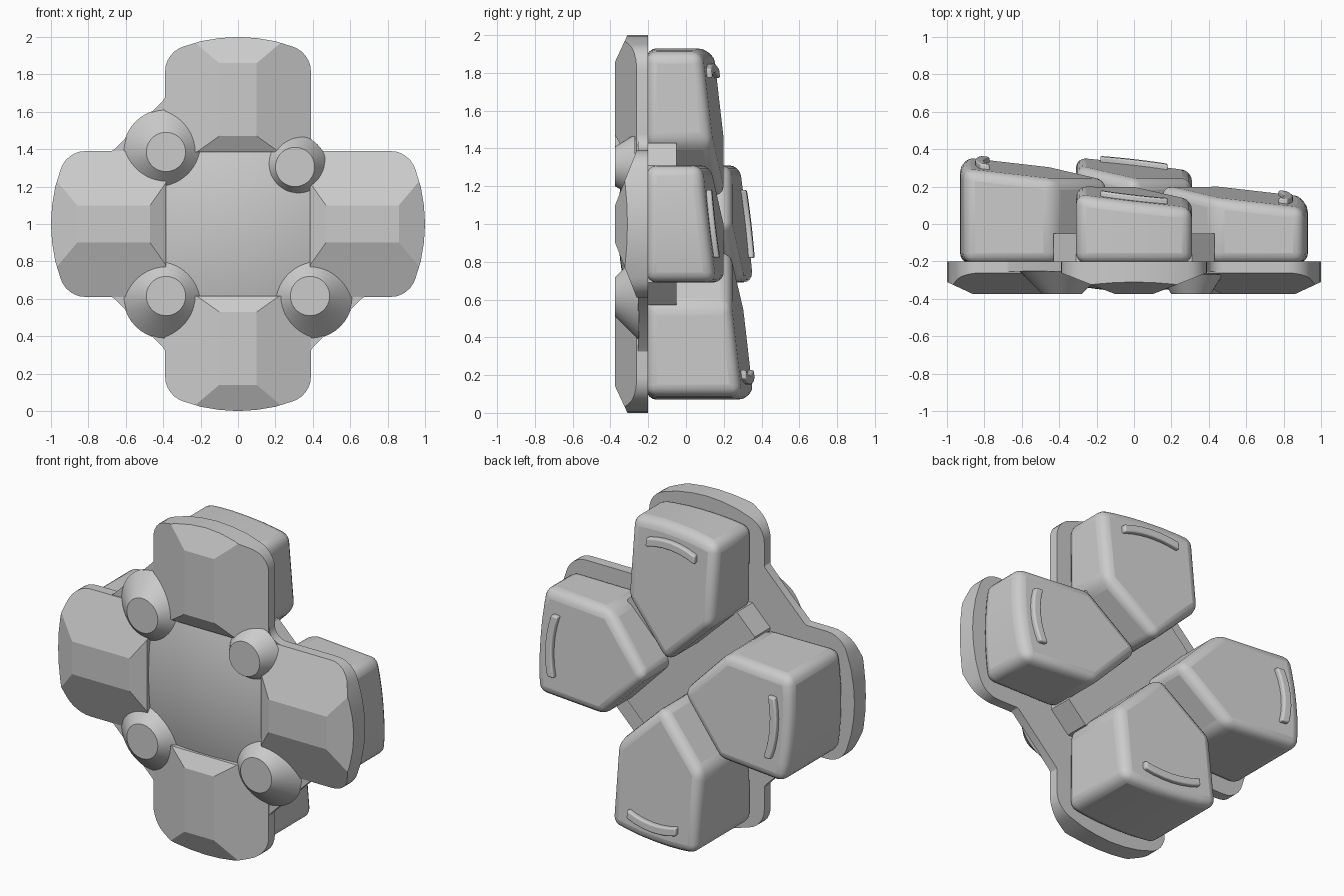
import bpy, bmesh, math
from mathutils import Vector, Matrix

if "Cube" in bpy.data.objects:
    bpy.data.objects.remove(bpy.data.objects["Cube"], do_unlink=True)

grey = bpy.data.materials.new("plain grey")
grey.use_nodes = True
COLOUR = (0.6, 0.6, 0.6, 1)
grey.diffuse_color = COLOUR
grey.node_tree.nodes["Principled BSDF"].inputs["Base Color"].default_value = COLOUR

BACK, RIM, FRONT = -0.2, -0.265, -0.375   # depths of the face plate
CENTRE = Matrix.Translation((0, 0, 1))


def turned(k):
    """Quarter turns about the centre, seen from the front."""
    return CENTRE @ Matrix.Rotation(math.radians(90 * k), 4, "Y")


def finish(name, bm, angle=25, bevel=0, fix_normals=True):
    if fix_normals:
        bmesh.ops.recalc_face_normals(bm, faces=bm.faces)
    mesh = bpy.data.meshes.new(name)
    bm.to_mesh(mesh)
    bm.free()
    mesh.materials.append(grey)
    ob = bpy.data.objects.new(name, mesh)
    bpy.context.collection.objects.link(ob)
    if bevel:
        mod = ob.modifiers.new("Rounding", "BEVEL")
        mod.width, mod.segments = bevel, 4
        mod.limit_method, mod.angle_limit = "ANGLE", math.radians(30)
    bpy.ops.object.select_all(action="DESELECT")
    ob.select_set(True)
    bpy.context.view_layer.objects.active = ob
    bpy.ops.object.shade_smooth_by_angle(angle=math.radians(angle))
    return ob


def prism(points, y0, y1):
    """Extrude an outline given as (x, z) from depth y0 to depth y1."""
    bm = bmesh.new()
    face = bm.faces.new([bm.verts.new((x, y0, z)) for x, z in points])
    new = bmesh.ops.extrude_face_region(bm, geom=[face])["geom"]
    for v in new:
        if isinstance(v, bmesh.types.BMVert):
            v.co.y = y1
    return bm


def slice_off(bm, point, normal):
    """Remove everything on the normal side of a plane and cap the cut."""
    geom = bm.verts[:] + bm.edges[:] + bm.faces[:]
    cut = bmesh.ops.bisect_plane(bm, geom=geom, plane_co=point, plane_no=normal,
                                 clear_outer=True)["geom_cut"]
    edges = [e for e in cut if isinstance(e, bmesh.types.BMEdge)]
    if edges:
        bmesh.ops.holes_fill(bm, edges=edges)


def mirrored(half):
    return half + [(-x, z) for x, z in reversed(half) if x > 0]


def arc(cx, cz, radius, start, end, steps):
    angles = [math.radians(start + (end - start) * i / steps) for i in range(steps + 1)]
    return [(cx + radius * math.cos(a), cz + radius * math.sin(a)) for a in angles]


NAMES = ["top", "left", "bottom", "right"]

# Four ridged arms of the face plate
arm_half = ([(0.39, 0.385)] + arc(0.25, 0.815, 0.14, 0, 75, 6)
            + [(0.2, 0.977), (0.1, 0.994), (0, 1.0)])
side_slope = Vector((FRONT - RIM, 0, 0)).length
for k, side in enumerate(NAMES):
    bm = prism(mirrored(arm_half), BACK, FRONT)
    for s in (1, -1):
        slice_off(bm, (s * 0.1, FRONT, 0), (s * side_slope, -0.28, 0))
    slice_off(bm, (0, FRONT, 0.86), (0, -0.14, 0.065))
    slice_off(bm, (0, FRONT, 0.47), (0, -0.09, -0.05))
    bm.transform(turned(k))
    finish(side + "_arm", bm, angle=16)

# Core and shallow dome in the middle of the face
core = prism([(-0.4, -0.4), (0.4, -0.4), (0.4, 0.4), (-0.4, 0.4)], BACK, -0.25)
core.transform(CENTRE)
finish("centre_core", core)
dome = bmesh.new()
bmesh.ops.create_grid(dome, x_segments=16, y_segments=16, size=0.4,
                      matrix=Matrix.Rotation(math.radians(90), 4, "X"))
for v in dome.verts:
    v.co.y = -0.36 + 0.05 * ((v.co.x / 0.4) ** 2 + (v.co.z / 0.4) ** 2)
dome.transform(CENTRE)
finish("centre_dome", dome, angle=40, fix_normals=False)

# Webs between the arms: three straight, one small hollow corner at upper left
web = [(0.3, 0.3), (0.69, 0.38), (0.66, 0.4), (0.4, 0.66), (0.38, 0.69)]
hollow = [(0.36, 0.36)] + [(0.47, 0.385)] + arc(0.47, 0.47, 0.08, 270, 180, 8) + [(0.385, 0.47)]
for k in range(4):
    bm = prism(hollow if k == 0 else web, BACK, RIM + 0.01)
    bm.transform(turned(k))
    finish("corner_web", bm)

# Truncated cones on the corners of the dome
for k in range(4):
    at, wide = (0.305, 0.17) if k == 0 else (0.385, 0.23)
    deep = -0.27 if k == 0 else -0.25
    bm = bmesh.new()
    bmesh.ops.create_cone(bm, cap_ends=True, segments=40, radius1=wide, radius2=0.105,
                          depth=deep - FRONT)
    bm.transform(turned(k) @ Matrix.Translation((at, (deep + FRONT) / 2, at))
                 @ Matrix.Rotation(math.radians(90), 4, "X"))
    finish("corner_cone", bm)

# Low eight-sided hub behind the plate
hub_half = [(0.31, 0.43), (0.43, 0.31), (0.43, -0.31), (0.31, -0.43)]
hub = prism(hub_half + [(-x, z) for x, z in reversed(hub_half)], BACK - 0.01, -0.05)
hub.transform(CENTRE)
finish("rear_hub", hub)

# Four pointed blocks, all cut by one tilted plane, each with a curved grip bar
TILT_X, TILT_Z, TILT_C = -0.115, -0.115, 0.222
tilt = Vector((-TILT_X, 1, -TILT_Z))
block_half = [(0, 0.13), (0.31, 0.43), (0.31, 0.905), (0.2, 0.92), (0.1, 0.928), (0, 0.93)]
bar_outline = ([(x / 10, 0.85 - x * x * 0.009) for x in (1.8, 1.2, 0.6, 0, -0.6, -1.2, -1.8)]
               + [(x / 10, 0.8 - x * x * 0.009) for x in (-1.8, -1.2, -0.6, 0, 0.6, 1.2, 1.8)])
for k, side in enumerate(NAMES):
    outline = block_half + [(-x, z) for x, z in reversed(block_half[1:-1])]
    bm = prism(outline, BACK - 0.01, 0.6)
    bm.transform(turned(k))
    slice_off(bm, (0, TILT_C, 1), tilt)
    finish(side + "_block", bm, angle=30, bevel=0.055)

    bar = prism(bar_outline, -0.02, 0.028)
    bar.transform(turned(k))
    for v in bar.verts:
        v.co.y += TILT_C + TILT_X * v.co.x + TILT_Z * (v.co.z - 1)
    finish(side + "_grip_bar", bar, angle=30, bevel=0.01)
